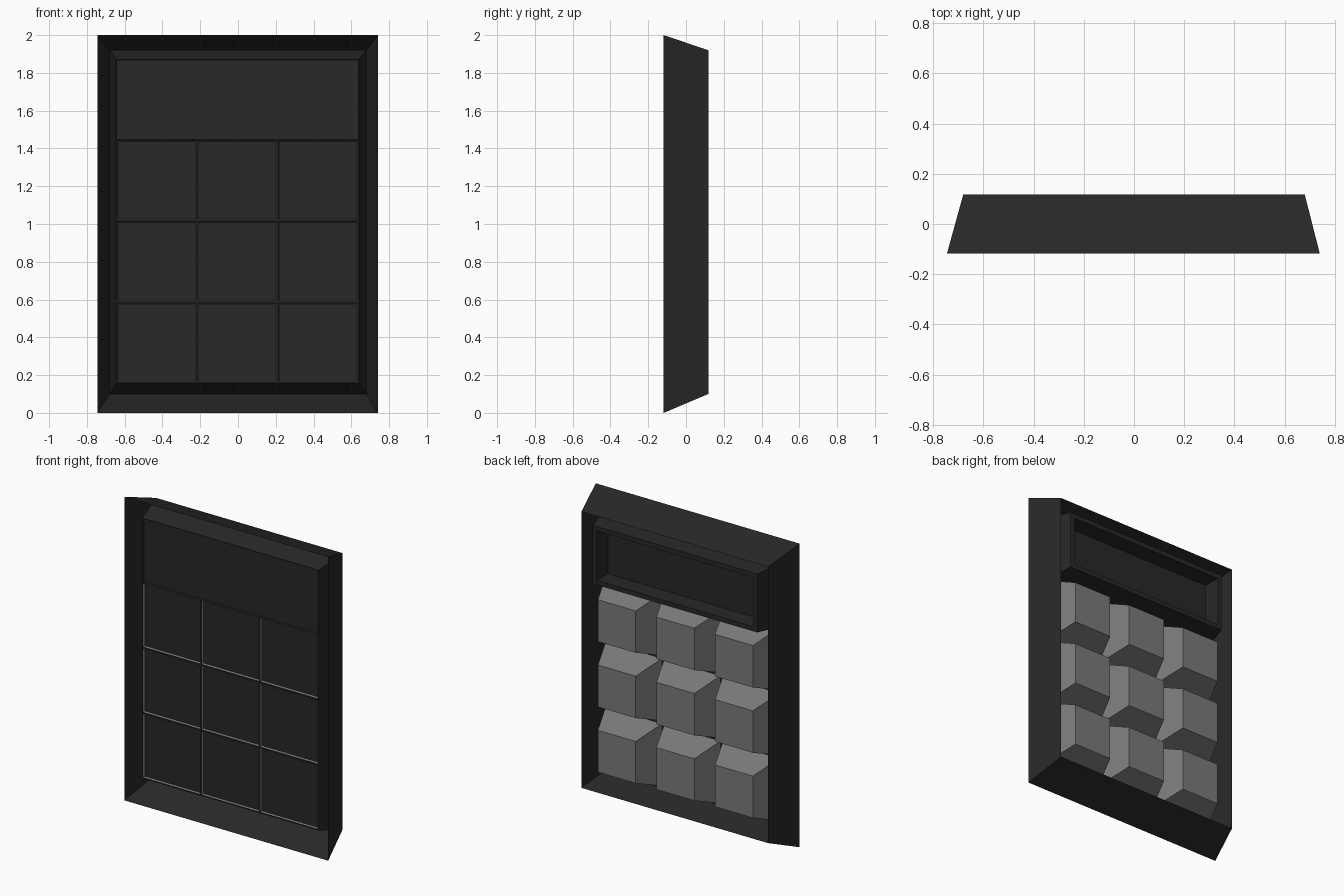
import bpy, bmesh

if "Cube" in bpy.data.objects:
    bpy.data.objects.remove(bpy.data.objects["Cube"])


def material(name, value):
    m = bpy.data.materials.new(name)
    m.diffuse_color = (value, value, value, 1)
    m.use_nodes = True
    m.node_tree.nodes["Principled BSDF"].inputs["Base Color"].default_value = m.diffuse_color
    return m


black = material("matte_black", 0.021)
grey = material("key_grey", 0.195)


def loft(name, rings, mat, cap=True):
    """Join rectangles (x0, x1, z0, z1, y) into a sheet; optionally cap the last one."""
    bm = bmesh.new()
    prev = None
    for x0, x1, z0, z1, y in rings:
        ring = [bm.verts.new(p) for p in ((x0, y, z0), (x1, y, z0), (x1, y, z1), (x0, y, z1))]
        if prev:
            for i in range(4):
                j = (i + 1) % 4
                bm.faces.new((prev[i], ring[i], ring[j], prev[j]))
        prev = ring
    if cap:
        bm.faces.new(prev[::-1])
    mesh = bpy.data.meshes.new(name)
    bm.to_mesh(mesh)
    bm.free()
    mesh.materials.append(mat)
    obj = bpy.data.objects.new(name, mesh)
    bpy.context.collection.objects.link(obj)
    return obj


RIM = 0.118      # raised side faces +y
BASE = -0.075    # open base of keys and screen housing
PANEL = -0.062   # backing panel

# open-backed tray: outer wall, sharp rim, then bezel sloping in to the panel
loft("casing", [(-0.745, 0.74, 0, 2, -RIM),
                (-0.68, 0.68, 0.10, 1.92, RIM),
                (-0.645, 0.64, 0.155, 1.87, BASE)], black, cap=False)

# flat sheet behind the keys
loft("backing_panel", [(-0.645, 0.64, 0.155, 1.87, PANEL)], black)

# screen housing with a recessed window
loft("screen_housing", [(-0.645, 0.64, 1.445, 1.87, BASE),
                        (-0.60, 0.60, 1.465, 1.85, RIM - 0.003),
                        (-0.57, 0.57, 1.495, 1.82, RIM - 0.003),
                        (-0.57, 0.57, 1.495, 1.82, 0.0)], black)

# 3 x 3 tapered keys, open at the base
for row in range(3):
    for col in range(3):
        x = -0.003 + 0.427 * (col - 1)
        z = 0.372 + 0.43 * row
        b, t = 0.21, 0.138
        loft(f"key_{row}_{col}", [(x - b, x + b, z - b, z + b, BASE),
                                  (x - t, x + t, z - t, z + t, RIM - 0.003)], grey)
